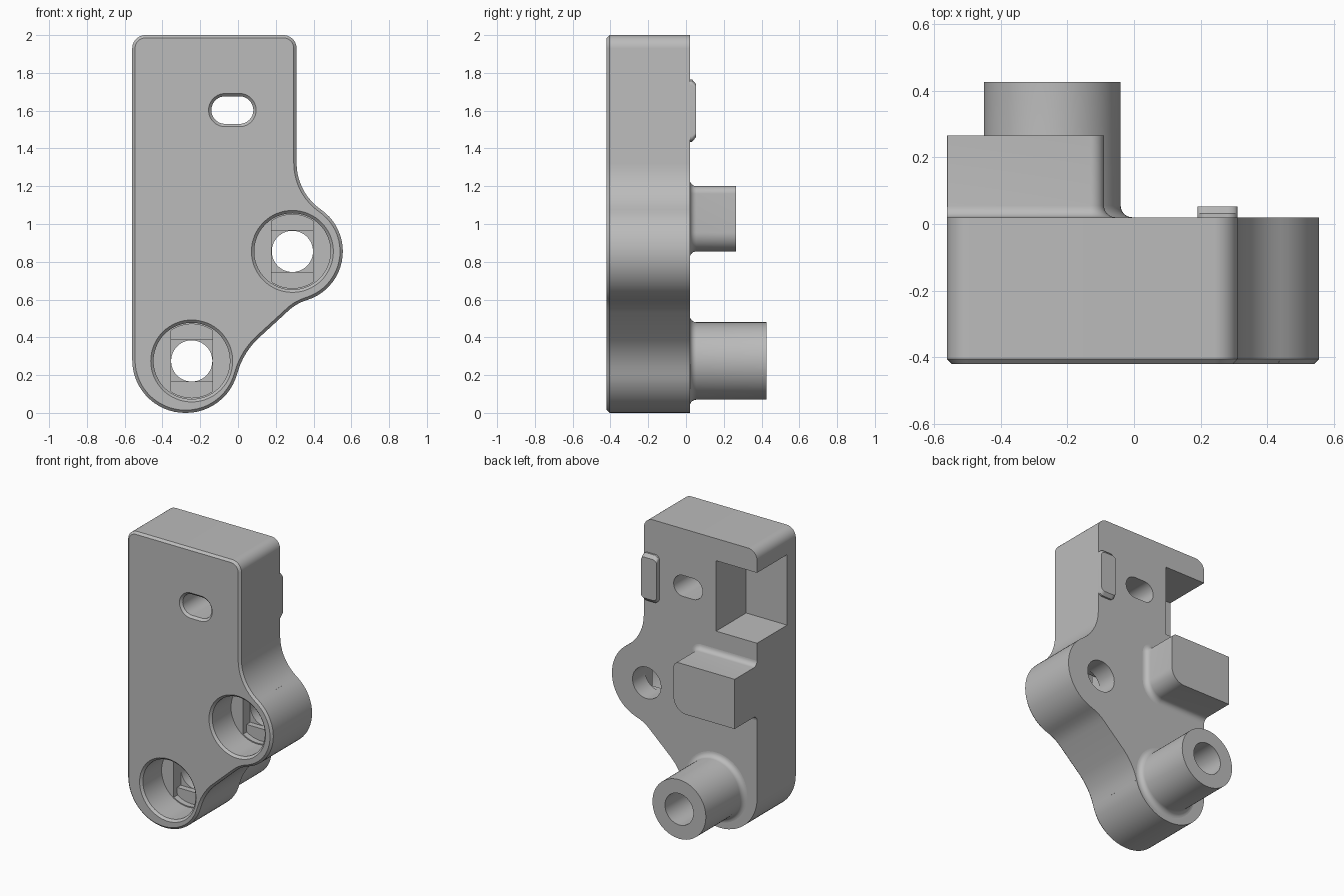
import bpy, bmesh
from math import sin, cos, radians

cube = bpy.data.objects.get("Cube")
if cube:
    bpy.data.objects.remove(cube, do_unlink=True)

grey = bpy.data.materials.new("plain grey")
grey.use_nodes = True
COLOUR = (0.5, 0.5, 0.5, 1)
grey.diffuse_color = COLOUR
grey.node_tree.nodes["Principled BSDF"].inputs["Base Color"].default_value = COLOUR


def arcs(parts, inset=0):
    """Closed x-z loop of arcs joined by lines; a negative radius is a concave arc."""
    loop = []
    for cx, cz, r, a0, a1 in parts:
        radius = abs(r) - inset if r > 0 else abs(r) + inset
        steps = max(4, int(abs(a1 - a0) / 6))
        for i in range(steps + 1):
            a = radians(a0 + (a1 - a0) * i / steps)
            loop.append((cx + radius * cos(a), cz + radius * sin(a)))
    return loop


def circle(cx, cz, r, n=64):
    return [(cx + r * cos(radians(360 * i / n)), cz + r * sin(radians(360 * i / n)))
            for i in range(n)]


def rounded(x0, x1, z0, z1, radii, inset=0):
    """Rounded rectangle; radii run top left, top right, bottom right, bottom left."""
    a, b, c, d = radii
    return arcs([(x0 + a, z1 - a, a, 180, 90), (x1 - b, z1 - b, b, 90, 0),
                 (x1 - c, z0 + c, c, 0, -90), (x0 + d, z0 + d, d, -90, -180)], inset)


def box(x0, x1, z0, z1):
    return [(x0, z0), (x1, z0), (x1, z1), (x0, z1)]


def loft(name, sections):
    """Skin a stack of (y, loop) sections and cap both ends."""
    bm = bmesh.new()
    rings = [[bm.verts.new((x, y, z)) for x, z in loop] for y, loop in sections]
    for low, high in zip(rings, rings[1:]):
        for i in range(len(low)):
            j = (i + 1) % len(low)
            bm.faces.new((low[i], low[j], high[j], high[i]))
    bm.faces.new(rings[0])
    bm.faces.new(rings[-1])
    bmesh.ops.remove_doubles(bm, verts=bm.verts, dist=1e-5)
    bmesh.ops.recalc_face_normals(bm, faces=bm.faces)
    mesh = bpy.data.meshes.new(name)
    bm.to_mesh(mesh)
    bm.free()
    mesh.materials.append(grey)
    obj = bpy.data.objects.new(name, mesh)
    bpy.context.collection.objects.link(obj)
    return obj


def cut(target, *section_lists):
    for sections in section_lists:
        cutter = loft("cutter", sections)
        cutter.hide_render = True
        bpy.context.view_layer.objects.active = target
        mod = target.modifiers.new("cut", "BOOLEAN")
        mod.operation, mod.solver, mod.object = "DIFFERENCE", "EXACT", cutter
        bpy.ops.object.modifier_apply(modifier=mod.name)
        bpy.data.objects.remove(cutter, do_unlink=True)


FRONT, BACK, CHAMFER, FILLET = -0.42, 0.02, 0.015, 0.035
LOW, SIDE = (-0.245, 0.275), (0.288, 0.855)

# Main body with a chamfered front edge
OUTLINE = [(-0.49, 1.93, 0.07, 180, 90), (0.24, 1.93, 0.07, 90, 0),
           (0.61, 1.323, -0.3, 180, 235.2), (0.285, 0.855, 0.27, 55.2, -73),
           (0.437, 0.358, -0.25, 107, 135), (0.382, 0.104, -0.4, 135, 165),
           (-0.275, 0.28, 0.28, -15, -90), (-0.28, 0.28, 0.28, -90, -180)]
body = loft("body", [(FRONT, arcs(OUTLINE, CHAMFER)), (FRONT + CHAMFER, arcs(OUTLINE)),
                     (BACK, arcs(OUTLINE))])

# Counterbored holes, stepping through a slot and a square to a round bore
for cx, cz in (LOW, SIDE):
    slot = [(min(max(x, cx - 0.11), cx + 0.11), z) for x, z in circle(cx, cz, 0.195)]
    cut(body,
        [(FRONT - 0.01, circle(cx, cz, 0.227)), (FRONT + CHAMFER, circle(cx, cz, 0.202)),
         (-0.2, circle(cx, cz, 0.202))],
        [(-0.22, slot), (-0.16, slot)],
        [(y, box(cx - 0.11, cx + 0.11, cz - 0.11, cz + 0.11)) for y in (-0.18, -0.12)],
        [(y, circle(cx, cz, 0.109)) for y in (-0.14, 0.1)])

# Oblong through hole with a front chamfer
def oblong(grow):
    return arcs([(0.008, 1.603, 0.073 + grow, 90, -90), (-0.068, 1.603, 0.073 + grow, 270, 90)])
cut(body, [(FRONT - 0.01, oblong(0.025)), (FRONT + CHAMFER, oblong(0)), (0.1, oblong(0))])

# Rectangular pocket open to the back and the side
cut(body, [(y, box(-0.7, -0.245, 1.357, 1.846)) for y in (-0.31, 0.1)])


def fillet_steps(n=6):
    """Heights and outward growth of a concave base fillet."""
    for i in range(n + 1):
        a = radians(90 * i / n)
        yield BACK + FILLET * (1 - cos(a)), FILLET * (1 - sin(a))


# Hollow tube on the back
tube = loft("back_tube", [(y, circle(*LOW, 0.205 + g)) for y, g in fillet_steps()]
            + [(0.425, circle(*LOW, 0.205))])
cut(tube, [(y, circle(*LOW, 0.109)) for y in (-0.1, 0.6)])

# Block on the back, flush with the side of the body
def block_loop(grow):
    loop = rounded(-0.56, -0.09, 0.855, 1.2, (0.001, 0.04, 0.1, 0.001), -grow)
    return [(max(x, -0.56 + 1e-4 * i / len(loop)), z) for i, (x, z) in enumerate(loop)]
block = loft("back_block", [(y, block_loop(g)) for y, g in fillet_steps()]
             + [(0.265, block_loop(0))])

# Small raised tab with sloping ends
tab_base = rounded(0.19, 0.31, 1.435, 1.765, (0.03,) * 4)
tab_top = [(x, 1.6 + (z - 1.6) * 0.86) for x, z in tab_base]
tab = loft("back_tab", [(BACK, tab_base), (BACK + 0.012, tab_base), (0.052, tab_top)])

for obj in (body, tube, block, tab):
    bpy.ops.object.select_all(action="DESELECT")
    obj.select_set(True)
    bpy.context.view_layer.objects.active = obj
    bpy.ops.object.shade_smooth_by_angle(angle=radians(30))
